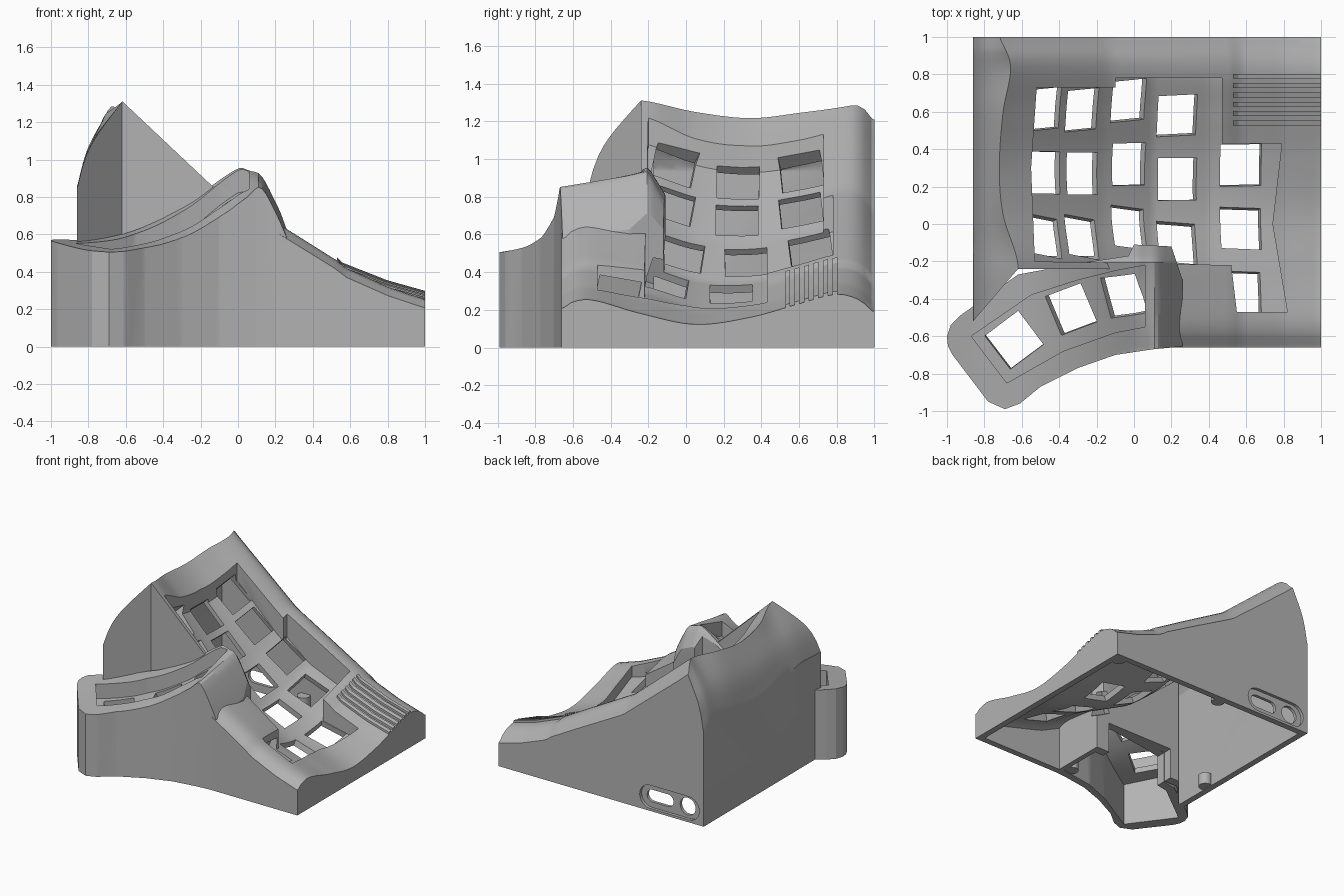
import bpy, bmesh, math
from mathutils import Vector, Matrix

cube = bpy.data.objects.get("Cube")
if cube:
    bpy.data.objects.remove(cube, do_unlink=True)

grey = bpy.data.materials.new("shell grey")
grey.use_nodes = True
grey.diffuse_color = (.45, .45, .45, 1)
grey.node_tree.nodes["Principled BSDF"].inputs["Base Color"].default_value = (.45, .45, .45, 1)


def spline(*pts, smooth=True):
    """Return a function that interpolates the points, clamped at both ends."""
    n = len(pts)

    def tangent(i):
        a, b = pts[max(i - 1, 0)], pts[min(i + 1, n - 1)]
        return (b[1] - a[1]) / (b[0] - a[0])

    def value(x):
        x = min(max(x, pts[0][0]), pts[-1][0])
        i = next(k for k in range(n - 1) if x <= pts[k + 1][0])
        (xa, ya), (xb, yb) = pts[i], pts[i + 1]
        w = xb - xa
        t = (x - xa) / w
        if not smooth:
            return ya + (yb - ya) * t
        h = t * t * (3 - 2 * t)
        return (ya + (yb - ya) * h + tangent(i) * w * t * (1 - t) ** 2
                - tangent(i + 1) * w * t * t * (1 - t))
    return value


# Surface rules of the main body
ridge_x = spline((-.66, -.62), (-.22, -.62), (.05, -.7), (.3, -.72), (.6, -.7), (.85, -.66), (1, -.72))
slope = spline((-.74, 1.415), (-.13, .88), (.27, .64), (.54, .475), (.56, .45), (.8, .345), (1, .28), smooth=False)
dip_high = spline((-.66, .07), (-.58, .015), (-.45, 0), (-.22, 0), (.05, .13), (.33, .18), (.6, .135), (.85, .065), (.93, .09), (1, .2))
dip_low = spline((-.66, .08), (-.6, .04), (-.5, .03), (-.25, .1), (.05, .16), (.35, .12), (.6, .05), (.8, 0), (.92, .03), (1, .1))
plate = spline((-.6, 1.16), (-.16, .72), (.1, .5), (.4, .36), (.85, .24), smooth=False)


def dip(x, y):
    t = min(max((x + .63) / 1.63, 0), 1)
    return dip_high(y) * (1 - t) + dip_low(y) * t


def body_top(x, y):
    r = ridge_x(y)
    if x >= r:
        return slope(x) - dip(x, y)
    q = min((r - x) / (r + .86), 1)
    return slope(r) - dip(r, y) - .3 * q - .16 * q ** 6


def plate_top(x, y):
    return plate(x) - dip(x, y)


def cavity_top(x, y):
    return min(plate_top(x, y) - .05, body_top(x, y) - .08)


# Surface rules of the thumb block
thumb_edge = spline((-1, -.7), (-.7, -.98), (-.4, -.82), (0, -.68), (.3, -.66))
thumb_rise = spline((-1, .56), (-.8, .515), (-.6, .51), (-.3, .58), (-.1, .69), (.05, .8), (.12, .85), (.2, .72), (.27, .56))
thumb_tilt = spline((-1, .1), (-.6, .14), (-.25, .32), (0, .4), (.12, .15), (.27, .12))


def thumb_top(x, y):
    return thumb_rise(x) + thumb_tilt(x) * max(y - thumb_edge(x), 0) - 2 * max(y + .2, 0)


def thumb_plate(x, y):
    return thumb_top(x, min(y, -.2)) - .12


def finish(name, bm):
    bmesh.ops.recalc_face_normals(bm, faces=bm.faces)
    mesh = bpy.data.meshes.new(name)
    bm.to_mesh(mesh)
    bm.free()
    ob = bpy.data.objects.new(name, mesh)
    bpy.context.collection.objects.link(ob)
    mesh.materials.append(grey)
    return ob


def field(name, xr, yr, top, bottom, nx=64, ny=48, ridged=False):
    """Solid between two height rules over a rectangle."""
    bm = bmesh.new()
    left = 12
    layers = []
    for rule in (top, bottom):
        rows = []
        for j in range(ny + 1):
            y = yr[0] + (yr[1] - yr[0]) * j / ny
            row = []
            for i in range(nx + 1):
                x = xr[0] + (xr[1] - xr[0]) * i / nx
                if ridged:
                    r = ridge_x(y)
                    x = (xr[0] + (r - xr[0]) * i / left if i <= left
                         else r + (xr[1] - r) * (i - left) / (nx - left))
                row.append(bm.verts.new((x, y, rule(x, y))))
            rows.append(row)
        layers.append(rows)
        for j in range(ny):
            for i in range(nx):
                bm.faces.new((rows[j][i], rows[j][i + 1], rows[j + 1][i + 1], rows[j + 1][i]))
    rims = [rows[0] + [r[-1] for r in rows[1:-1]] + rows[-1][::-1] + [r[0] for r in rows[-2:0:-1]]
            for rows in layers]
    for k in range(len(rims[0])):
        bm.faces.new((rims[0][k - 1], rims[0][k], rims[1][k], rims[1][k - 1]))
    return finish(name, bm)


def prism(name, outline, lo, hi, along_y=False):
    bm = bmesh.new()
    ends = [[bm.verts.new((a, d, b) if along_y else (a, b, d)) for a, b in outline] for d in (lo, hi)]
    for e in ends:
        bm.faces.new(e)
    for k in range(len(outline)):
        bm.faces.new((ends[0][k - 1], ends[0][k], ends[1][k], ends[1][k - 1]))
    return finish(name, bm)


def stadium(cx, cy, w, h, n=12):
    pts = []
    for k in range(2 * n + 2):
        a = math.pi * (k if k <= n else k - 1) / n - math.pi / 2
        side = 1 if k <= n else -1
        pts.append((cx + side * max(w - h, .001) / 2 + h / 2 * math.cos(a), cy + h / 2 * math.sin(a)))
    return pts


def combine(ob, other, how):
    mod = ob.modifiers.new(how, "BOOLEAN")
    mod.operation, mod.solver, mod.object = how, "EXACT", other
    bpy.context.view_layer.objects.active = ob
    bpy.ops.object.modifier_apply(modifier=mod.name)
    bpy.data.objects.remove(other, do_unlink=True)
    return ob


def clipped(ob, outline):
    return combine(ob, prism("clip", outline, -.5, 3), "INTERSECT")


def flat(z):
    return lambda x, y: z


# Main body and its sunken key plate
wide, deep = (-.88, 1.02), (-.68, 1.02)
shell = clipped(field("keyboard_shell", wide, deep, body_top, flat(0), ridged=True),
                [(-.86, 1), (1, 1), (1, -.66), (.2, -.66), (.2, -.24), (-.62, -.24), (-.86, -.52)])
well = clipped(field("key_well", (-.6, .9), (-.5, .8), flat(2), plate_top),
               [(-.52, .73), (-.1, .73), (-.1, .78), (.47, .78), (.47, .43), (.79, .43), (.74, 0),
                (.82, -.47), (.55, -.47), (.52, -.22), (-.53, -.2), (-.55, .3)])
combine(shell, well, "DIFFERENCE")

# Thumb block
thumb = clipped(field("thumb_block", (-1.02, .27), (-1.02, -.09), thumb_top, flat(0)),
                [(-1, -.6), (-.98, -.54), (-.93, -.49), (-.62, -.27), (-.35, -.22), (-.03, -.17), (0, -.11),
                 (.2, -.12), (.26, -.3), (.26, -.655), (.1, -.67), (-.1, -.7), (-.3, -.77), (-.5, -.87),
                 (-.61, -.96), (-.69, -.99), (-.78, -.95), (-.97, -.7), (-.995, -.65)])
thumb_well = clipped(field("thumb_well", (-.9, .1), (-.9, -.15), flat(2), thumb_plate, 40, 30),
                     [(-.87, -.6), (-.68, -.85), (-.38, -.68), (-.1, -.58), (.06, -.55), (.06, -.22),
                      (-.1, -.25), (-.3, -.3), (-.55, -.38)])
combine(thumb, thumb_well, "DIFFERENCE")
combine(shell, thumb, "UNION")

# Hollow underside
hollow = clipped(field("hollow", wide, deep, cavity_top, flat(-.1), ridged=True),
                 [(-.81, .95), (.95, .95), (.95, -.61), (.22, -.61), (.22, -.17), (-.58, -.17), (-.81, -.44)])
combine(shell, hollow, "DIFFERENCE")
thumb_hollow = clipped(field("thumb_hollow", (-1, .27), (-1, -.2), lambda x, y: thumb_plate(x, y) - .05, flat(-.1), 40, 30),
                       [(-.93, -.59), (-.6, -.34), (-.35, -.29), (0, -.24), (.18, -.24), (.18, -.6),
                        (-.1, -.64), (-.33, -.73), (-.68, -.93)])
combine(shell, thumb_hollow, "DIFFERENCE")
combine(shell, prism("passage", [(-.5, -.36), (.1, -.36), (.1, -.12), (-.5, -.12)], -.15, .25), "DIFFERENCE")

# Square key openings, each set square to the plate
keys = [(x, y - .34 * k, plate_top, 0) for x, y in ((-.48, .615), (-.28, .61), (-.03, .66), (.23, .58), (.57, .315))
        for k in range(3)]
keys += [(-.64, -.62, thumb_plate, 37), (-.335, -.455, thumb_plate, 22), (-.06, -.385, thumb_plate, 12)]
bm = bmesh.new()
for x, y, rule, turn in keys:
    e = .04
    normal = Vector((rule(x - e, y) - rule(x + e, y), rule(x, y - e) - rule(x, y + e), 2 * e))
    spin = Vector((0, 0, 1)).rotation_difference(normal).to_matrix().to_4x4()
    bmesh.ops.create_cube(bm, size=1, matrix=Matrix.Translation((x, y, rule(x, y))) @ spin
                          @ Matrix.Rotation(math.radians(turn), 4, "Z") @ Matrix.Diagonal((.225, .225, .17, 1)))
combine(shell, finish("key_openings", bm), "DIFFERENCE")

# Port panel in the back wall
for cx, w, h, start in ((-.55, .54, .19, .975), (-.45, .24, .1, .9), (-.7, .14, .14, .9)):
    combine(shell, prism("port", stadium(cx, .115, w, h), start, 1.1, True), "DIFFERENCE")

# Grip ribs on the low corner
parts = [shell]
for k in range(6):
    y = .54 + .05 * k
    parts.append(field("grip_rib", (.53, 1), (y - .013, y + .013),
                       lambda x, y: body_top(x, y) + .018, lambda x, y: body_top(x, y) - .03, 16, 2))

# Screw bosses under the rim
for x, y in ((.92, .92), (-.05, .92), (-.79, -.11), (.13, -.57)):
    parts.append(prism("screw_boss", stadium(x, y, .1, .1), .005, .1))

bpy.ops.object.select_all(action="DESELECT")
for ob in parts:
    ob.select_set(True)
bpy.context.view_layer.objects.active = shell
bpy.ops.object.shade_smooth_by_angle(angle=math.radians(22))
